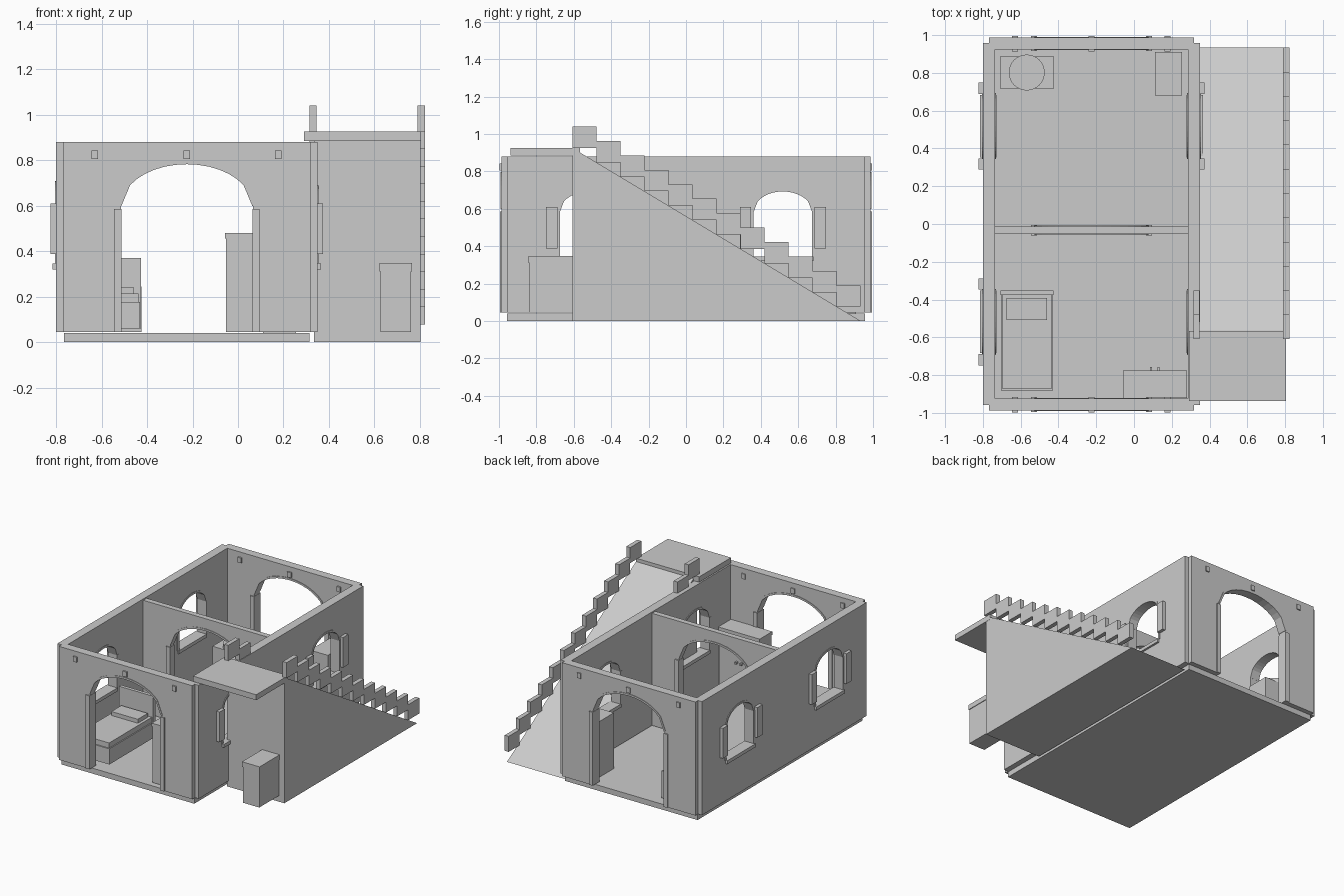
import bpy, bmesh, math
from mathutils import Vector

cube = bpy.data.objects.get("Cube")
if cube:
    bpy.data.objects.remove(cube, do_unlink=True)

grey = bpy.data.materials.new("plain grey")
grey.use_nodes = True
colour = (0.6, 0.6, 0.6, 1)
grey.diffuse_color = colour
grey.node_tree.nodes["Principled BSDF"].inputs["Base Color"].default_value = colour


def finish(name, bm):
    bmesh.ops.recalc_face_normals(bm, faces=bm.faces)
    mesh = bpy.data.meshes.new(name)
    bm.to_mesh(mesh)
    bm.free()
    mesh.materials.append(grey)
    obj = bpy.data.objects.new(name, mesh)
    bpy.context.collection.objects.link(obj)
    return obj


def box(name, x, y, z):
    """Box from (low, high) ranges on each axis."""
    bm = bmesh.new()
    bmesh.ops.create_cube(bm, size=1)
    for v in bm.verts:
        v.co = Vector([(r[0] + r[1]) / 2 + c * (r[1] - r[0])
                       for r, c in zip((x, y, z), v.co)])
    return finish(name, bm)


def prism(name, points, axis, low, high):
    """Extrude a (horizontal, z) outline along the x or y axis."""
    bm = bmesh.new()
    place = (lambda h, z: (low, h, z)) if axis == "x" else (lambda h, z: (h, low, z))
    face = bm.faces.new([bm.verts.new(place(h, z)) for h, z in points])
    out = bmesh.ops.extrude_face_region(bm, geom=[face])
    move = Vector((high - low, 0, 0) if axis == "x" else (0, high - low, 0))
    bmesh.ops.translate(bm, vec=move,
                        verts=[g for g in out["geom"] if isinstance(g, bmesh.types.BMVert)])
    return finish(name, bm)


def arc(centre, half, spring, rise):
    """Flattened arch, with one long facet at each springing."""
    angles = [0] + [30 + 10 * i for i in range(13)] + [180]
    return [(centre + half * math.cos(math.radians(a)),
             spring + rise * math.sin(math.radians(a))) for a in angles]


def opening(centre, half, base, spring, rise):
    return [(centre - half, base), (centre + half, base)] + arc(centre, half, spring, rise)


def cut(wall, outline, axis, low, high):
    cutter = prism("cutter", outline, axis, low, high)
    cutter.hide_render = True
    mod = wall.modifiers.new("opening", "BOOLEAN")
    mod.object = cutter
    mod.solver = "EXACT"
    bpy.context.view_layer.objects.active = wall
    bpy.ops.object.modifier_apply(modifier=mod.name)
    bpy.data.objects.remove(cutter, do_unlink=True)


def arch_trim(name, centre, half, spring, rise, axis, low, high):
    inner = arc(centre, half - 0.002, spring, rise - 0.002)
    outer = arc(centre, half + 0.012, spring, rise + 0.012)
    prism(name, inner + outer[::-1], axis, low, high)


MID = -0.225          # centre line of the house
DOOR = (0.29, 0.598, 0.186)
WIN = (0.158, 0.585, 0.11)

# Floor
box("floor_slab", (-0.765, 0.315), (-0.958, 0.958), (0, 0.04))

# Walls with a large arch: front, back and partition
for name, low, high, top in (("front", -0.987, -0.925, 0.88),
                             ("back", 0.925, 0.987, 0.88),
                             ("partition", -0.052, -0.012, 0.87)):
    half = 0.51 if name == "partition" else 0.543
    wall = box(name + "_wall", (MID - half, MID + half), (low, high), (0.045, top))
    cut(wall, opening(MID, DOOR[0], -0.1, *DOOR[1:]), "y", low - 0.1, high + 0.1)
    arch_trim(name + "_arch_trim", MID, *DOOR, "y", low - 0.004, high + 0.004)
    for side in (-1, 1):
        x = MID + side * 0.304
        box(name + "_arch_post", (x - 0.016, x + 0.016), (low - 0.008, high + 0.008), (0.045, 0.585))
    if name != "partition":
        for x in (-0.63, MID, 0.177):
            box(name + "_wall_peg", (x - 0.015, x + 0.015), (low - 0.011, high + 0.008), (0.805, 0.843))

# Side walls with two arched windows each
for name, side in (("left", 1), ("right", -1)):
    outer, inner = MID + side * 0.575, MID + side * 0.51
    low, high = sorted((outer, inner))
    wall = box(name + "_wall", (low, high), (-0.957, 0.957), (0.045, 0.88))
    for y in (-0.518, 0.518):
        cut(wall, opening(y, WIN[0], 0.345, *WIN[1:]), "x", low - 0.1, high + 0.1)
        arch_trim(name + "_window_trim", y, *WIN, "x", low - 0.004, high + 0.004)
        sill = sorted((outer + side * 0.015, inner - side * 0.006))
        box(name + "_window_sill", sill, (y - 0.165, y + 0.165), (0.32, 0.345))
        for end in (-1, 1):
            shutter_y = y + end * 0.2
            box(name + "_shutter", sorted((outer, outer + side * 0.024)),
                (shutter_y - 0.03, shutter_y + 0.03), (0.388, 0.61))
            post_y = y + end * 0.166
            box(name + "_window_post", (low - 0.004, high + 0.004),
                (post_y - 0.009, post_y + 0.009), (0.345, 0.585))

# Outside ramp with landing and stepped parapets
prism("ramp", [(-0.608, 0), (0.935, 0), (-0.565, 0.9), (-0.608, 0.9)], "x", 0.335, 0.803)
box("landing", (0.29, 0.805), (-0.938, -0.567), (0.885, 0.925))
for name, x, count in (("outer", (0.79, 0.822), 12), ("inner", (0.315, 0.346), 2)):
    for i in range(count):
        y, top = -0.608 + i * 0.1285, 1.04 - i * 0.0772
        box(name + "_parapet_block", x, (y, y + 0.1285), (top - 0.114, top))

# Crate under the landing
box("crate", (0.627, 0.76), (-0.838, -0.608), (0.045, 0.31))
box("crate_lid", (0.622, 0.765), (-0.842, -0.608), (0.31, 0.347))

# Bed
box("bed_frame", (-0.703, -0.43), (-0.882, -0.37), (0.06, 0.175))
box("mattress", (-0.695, -0.438), (-0.873, -0.377), (0.175, 0.213))
box("pillow", (-0.675, -0.46), (-0.508, -0.392), (0.213, 0.242))
box("headboard", (-0.706, -0.426), (-0.377, -0.352), (0.06, 0.37))

# Wardrobe with two knobs
box("wardrobe", (-0.052, 0.278), (-0.922, -0.78), (0.045, 0.455))
box("wardrobe_top", (-0.057, 0.28), (-0.922, -0.775), (0.455, 0.48))
for x in (0.09, 0.13):
    box("wardrobe_knob", (x - 0.006, x + 0.006), (-0.78, -0.757), (0.25, 0.265))

# Cabinet and round basin on a table
box("cabinet", (0.11, 0.255), (0.68, 0.91), (0.04, 0.45))
box("table", (-0.71, -0.424), (0.717, 0.888), (0.045, 0.245))
bm = bmesh.new()
bmesh.ops.create_cone(bm, cap_ends=True, segments=32, radius1=0.095, radius2=0.095, depth=0.03)
bmesh.ops.translate(bm, vec=(-0.568, 0.802, 0.26), verts=bm.verts)
finish("round_basin", bm)
